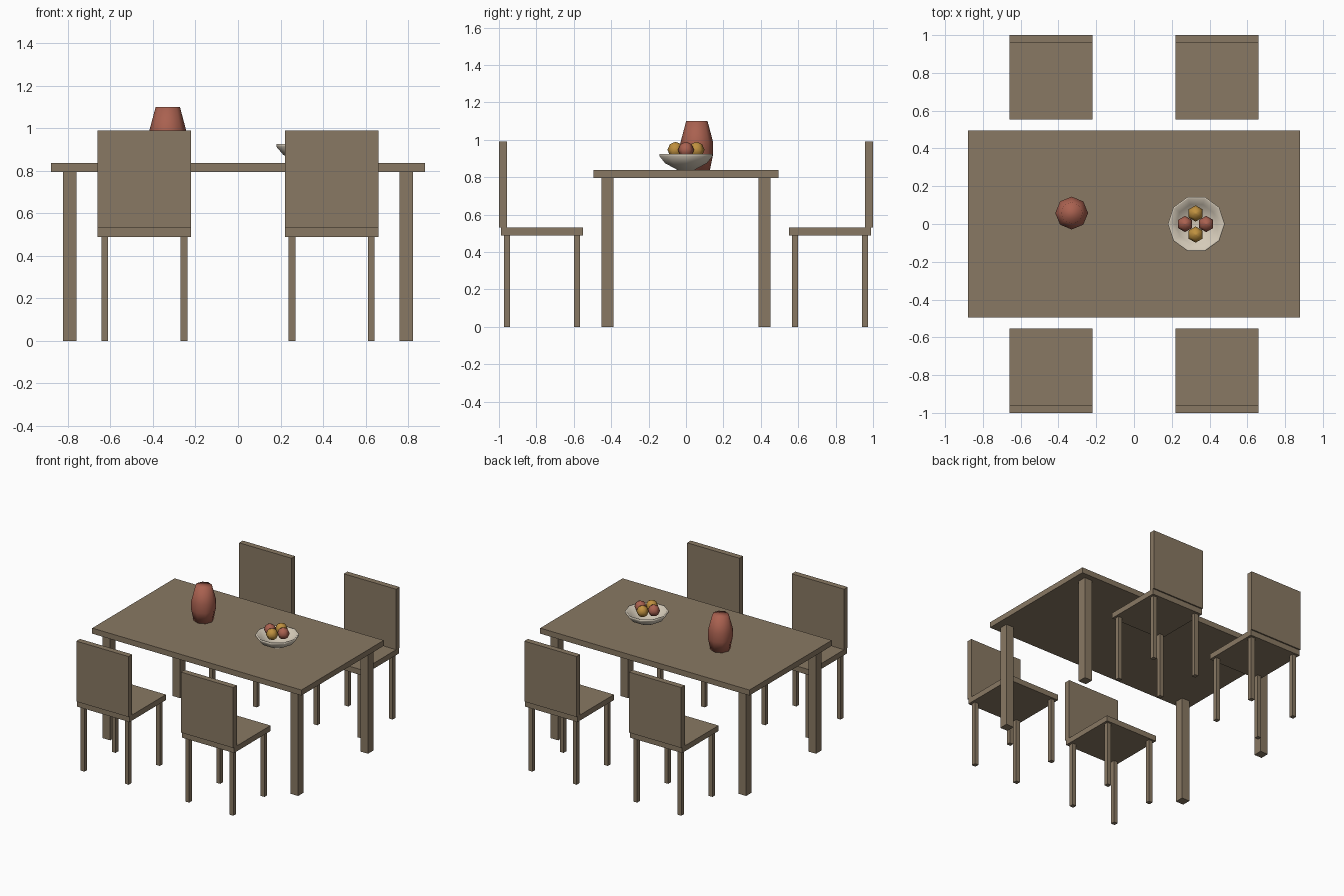
import bpy
from math import cos, sin, pi, tau

cube = bpy.data.objects.get("Cube")
if cube:
    bpy.data.objects.remove(cube, do_unlink=True)


def material(name, rgb):
    mat = bpy.data.materials.new(name)
    mat.use_nodes = True
    mat.diffuse_color = (*rgb, 1)
    bsdf = next(n for n in mat.node_tree.nodes if n.type == 'BSDF_PRINCIPLED')
    bsdf.inputs["Base Color"].default_value = (*rgb, 1)
    return mat


wood = material("brown wood", (0.25, 0.19, 0.125))
clay = material("red clay", (0.40, 0.12, 0.08))
cream = material("cream ceramic", (0.66, 0.59, 0.48))
gold = material("golden fruit skin", (0.52, 0.28, 0.05))


def add_mesh(name, verts, faces, mat):
    mesh = bpy.data.meshes.new(name)
    mesh.from_pydata(verts, [], faces)
    mesh.materials.append(mat)
    obj = bpy.data.objects.new(name, mesh)
    bpy.context.collection.objects.link(obj)
    return obj


def box(name, xs, ys, zs, mat=wood):
    """Box between the given limits on each axis."""
    xs, ys, zs = sorted(xs), sorted(ys), sorted(zs)
    verts = [(x, y, z) for x in xs for y in ys for z in zs]
    faces = [(0, 1, 3, 2), (4, 6, 7, 5), (0, 4, 5, 1),
             (2, 3, 7, 6), (0, 2, 6, 4), (1, 5, 7, 3)]
    return add_mesh(name, verts, faces, mat)


def lathe(name, profile, sides, centre, mat, turn=0.0):
    """Smooth turned shape from (radius, height) points, capped at both ends."""
    cx, cy, cz = centre
    verts = [(cx + r * cos(turn + tau * i / sides),
              cy + r * sin(turn + tau * i / sides), cz + z)
             for r, z in profile for i in range(sides)]
    faces = []
    for ring in range(len(profile) - 1):
        a, b = ring * sides, (ring + 1) * sides
        for i in range(sides):
            j = (i + 1) % sides
            faces.append((a + i, a + j, b + j, b + i))
    faces.append(tuple(reversed(range(sides))))
    faces.append(tuple(range(len(verts) - sides, len(verts))))
    obj = add_mesh(name, verts, faces, mat)
    obj.data.shade_smooth()
    return obj


# Table
TOP = 0.837
box("table_top", (-0.88, 0.88), (-0.495, 0.495), (0.795, TOP))
for sx, side in ((-1, "right"), (1, "left")):
    for sy, end in ((-1, "front"), (1, "back")):
        box(f"table_leg_{end}_{side}", (sx * 0.758, sx * 0.823),
            (sy * 0.387, sy * 0.453), (0, 0.795))

# Four chairs facing the table
for sx, side in ((-1, "right"), (1, "left")):
    for sy, end in ((-1, "front"), (1, "back")):
        tag = f"{end}_{side}"
        seat_x = (sx * 0.22, sx * 0.66)
        box(f"chair_seat_{tag}", seat_x, (sy * 0.552, sy * 0.99), (0.488, 0.53))
        box(f"chair_backrest_{tag}", seat_x, (sy * 0.957, sy), (0.53, 0.99))
        for x, col in ((0.254, "inner"), (0.626, "outer")):
            for y, row in ((0.583, "near"), (0.957, "far")):
                box(f"chair_leg_{tag}_{row}_{col}",
                    (sx * (x - 0.016), sx * (x + 0.016)),
                    (sy * (y - 0.016), sy * (y + 0.016)), (0, 0.488))

# Vase
lathe("vase", [(0.070, 0), (0.087, 0.085), (0.087, 0.15), (0.057, 0.263)],
      8, (-0.33, 0.058, TOP), clay)

# Bowl with a thin wall
lathe("bowl", [(0.045, 0), (0.118, 0.038), (0.150, 0.076), (0.150, 0.088),
               (0.142, 0.088), (0.108, 0.050), (0.040, 0.018)],
      10, (0.33, 0, TOP), cream)

# Fruit: half-circle profile turned with six sides
R = 0.043
half_circle = [(max(R * sin(pi * k / 4), 0.0005), -R * cos(pi * k / 4)) for k in range(5)]
for i in range(4):
    a = i * pi / 2
    lathe(f"fruit_{i + 1}", half_circle, 6,
          (0.326 + 0.056 * cos(a), 0.056 * sin(a), 0.946),
          gold if i % 2 else clay, turn=pi / 2)
